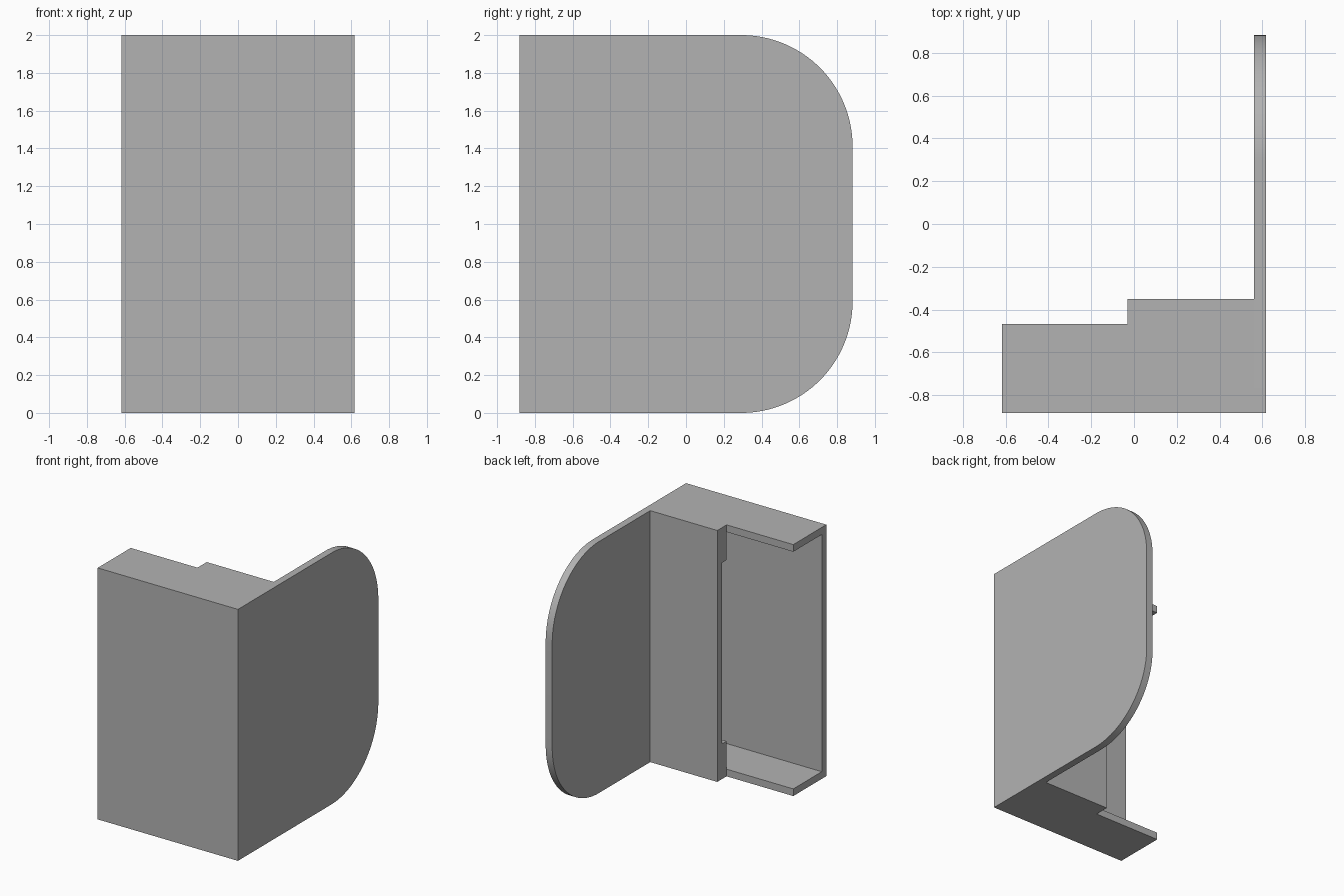
import bpy
import bmesh
import math

cube = bpy.data.objects.get("Cube")
if cube:
    bpy.data.objects.remove(cube, do_unlink=True)

# Overall dimensions
W, D, H = 0.617, 0.882, 2.0      # half width, half depth, height
T = 0.057                        # sheet thickness
STEP_X = -0.03                   # where the deep half of the housing begins
SHALLOW_Y, DEEP_Y = -0.467, -0.35
RADIUS = 0.59

grey = bpy.data.materials.new("plain grey")
grey.use_nodes = True
colour = (0.45, 0.45, 0.45, 1.0)
grey.diffuse_color = colour
grey.node_tree.nodes["Principled BSDF"].inputs["Base Color"].default_value = colour


def extrude(name, outline, offset):
    """Make a solid by sweeping a flat outline along an offset."""
    bm = bmesh.new()
    face = bm.faces.new([bm.verts.new(p) for p in outline])
    swept = bmesh.ops.extrude_face_region(bm, geom=[face])
    verts = [g for g in swept["geom"] if isinstance(g, bmesh.types.BMVert)]
    bmesh.ops.translate(bm, verts=verts, vec=offset)
    bmesh.ops.recalc_face_normals(bm, faces=bm.faces)
    mesh = bpy.data.meshes.new(name)
    bm.to_mesh(mesh)
    bm.free()
    mesh.materials.append(grey)
    obj = bpy.data.objects.new(name, mesh)
    bpy.context.collection.objects.link(obj)
    return obj


def box(name, x, y, z):
    outline = [(x[0], y[0], z[0]), (x[1], y[0], z[0]),
               (x[1], y[1], z[0]), (x[0], y[1], z[0])]
    return extrude(name, outline, (0, 0, z[1] - z[0]))


# Large side panel with two rounded rear corners
SEGMENTS = 32
outline = [(W - T, -D, H), (W - T, -D, 0)]
for centre_z, start in ((RADIUS, -math.pi / 2), (H - RADIUS, 0)):
    for i in range(SEGMENTS + 1):
        a = start + i / SEGMENTS * math.pi / 2
        outline.append((W - T, D - RADIUS + RADIUS * math.cos(a),
                        centre_z + RADIUS * math.sin(a)))
side = extrude("side_panel", outline, (T, 0, 0))
bpy.context.view_layer.objects.active = side
side.select_set(True)
bpy.ops.object.shade_smooth_by_angle(angle=math.radians(30))

# Front panel, and the back panel of the deep half
box("front_panel", (-W, W - T), (-D, -D + T), (0, H))
box("back_panel", (STEP_X, W - T), (DEEP_Y - T, DEEP_Y), (0, H))

# Stepped top and bottom plates
for name, z in (("bottom_plate", 0), ("top_plate", H - T)):
    steps = [(-W, -D + T), (W - T, -D + T), (W - T, DEEP_Y - T),
             (STEP_X, DEEP_Y - T), (STEP_X, SHALLOW_Y), (-W, SHALLOW_Y)]
    extrude(name, [(x, y, z) for x, y in steps], (0, 0, T))

# Small lips at both ends of the open step
for name, z in (("bottom_lip", (T, 0.28)), ("top_lip", (H - 0.28, H - T))):
    box(name, (STEP_X, STEP_X + T), (SHALLOW_Y, DEEP_Y - T), z)
